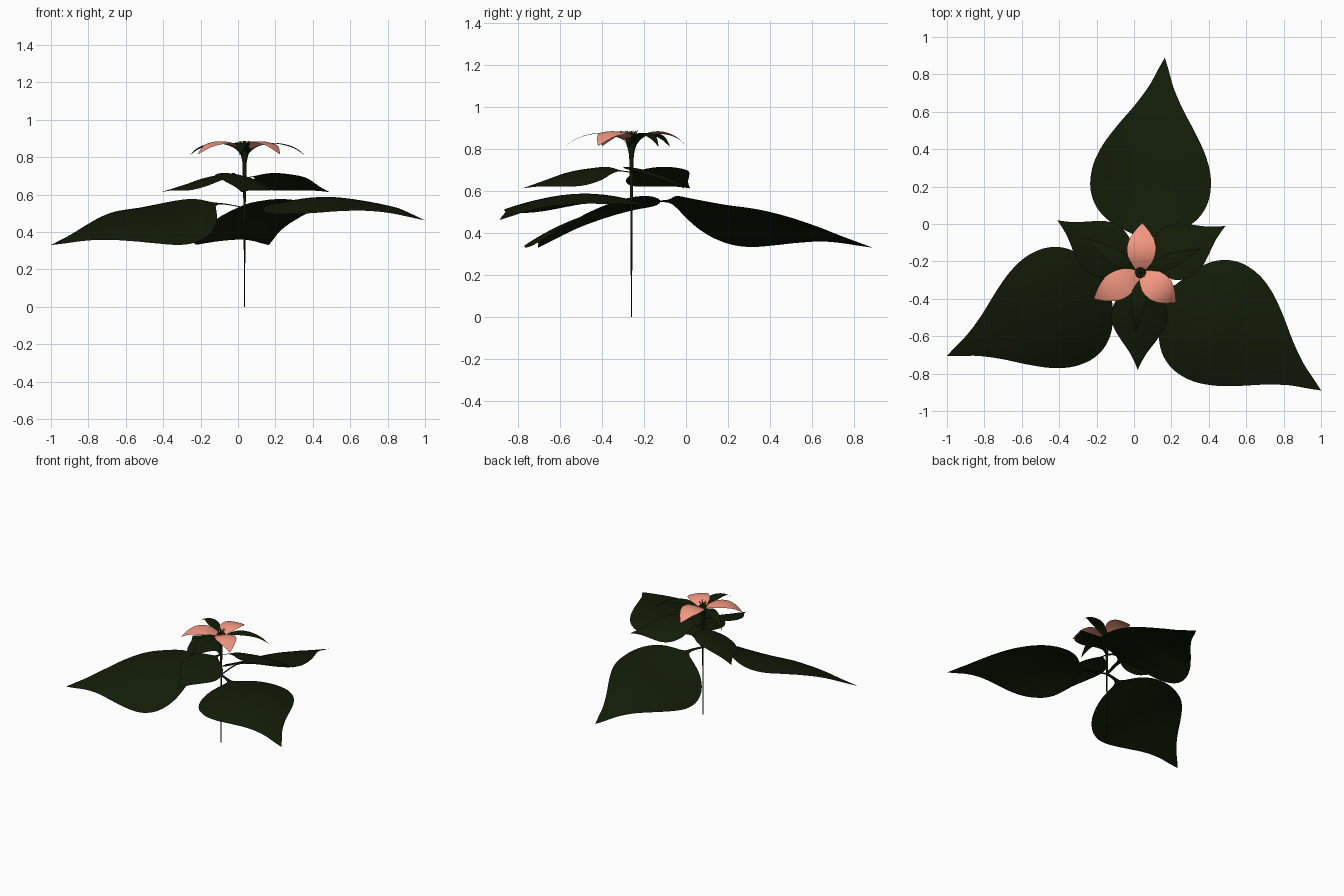
import bpy, bmesh, math
from mathutils import Vector

if "Cube" in bpy.data.objects:
    bpy.data.objects.remove(bpy.data.objects["Cube"])

CX, CY = 0.035, -0.26      # stem axis


def material(name, rgb):
    m = bpy.data.materials.new(name)
    m.diffuse_color = (*rgb, 1)
    m.use_nodes = True
    m.node_tree.nodes["Principled BSDF"].inputs["Base Color"].default_value = m.diffuse_color
    return m


GREEN = material("leaf_green", (0.006, 0.011, 0.002))
PINK = material("petal_pink", (0.90, 0.31, 0.22))
OLIVE = material("stamen_olive", (0.20, 0.16, 0.03))


def curve_at(pts, t):
    """Smooth (Hermite) interpolation through (t, value) pairs."""
    n = len(pts)

    def slope(i):
        a, b = pts[max(i - 1, 0)], pts[min(i + 1, n - 1)]
        return (b[1] - a[1]) / (b[0] - a[0])
    i = 0
    while i < n - 2 and t > pts[i + 1][0]:
        i += 1
    (t0, v0), (t1, v1) = pts[i], pts[i + 1]
    h = t1 - t0
    u = (t - t0) / h
    return ((2*u**3 - 3*u**2 + 1) * v0 + (u**3 - 2*u**2 + u) * h * slope(i)
            + (3*u**2 - 2*u**3) * v1 + (u**3 - u**2) * h * slope(i + 1))


def finish(name, bm, mat):
    bmesh.ops.remove_doubles(bm, verts=bm.verts, dist=1e-5)
    me = bpy.data.meshes.new(name)
    bm.to_mesh(me)
    bm.free()
    for p in me.polygons:
        p.use_smooth = True
    me.materials.append(mat)
    ob = bpy.data.objects.new(name, me)
    bpy.context.collection.objects.link(ob)
    return ob


def blade(name, tip, width, height, tilt, bow, mat, rows=40, cols=12, wide=1.0):
    """Leaf sheet running from the stem to tip; tilt and bow shape its cross-section."""
    out = Vector((tip[0] - CX, tip[1] - CY))
    length = out.length
    out.normalize()
    right = Vector((out.y, -out.x))
    bm = bmesh.new()
    grid = []
    for i in range(rows + 1):
        t = i / rows
        w = max(curve_at(width, t * width[-1][0]), 0) * wide
        z = curve_at(height, t * height[-1][0])
        row = []
        for j in range(cols + 1):
            v = w * (2 * j / cols - 1)
            p = Vector((CX, CY)) + out * (t * length) + right * v
            row.append(bm.verts.new((p.x, p.y, z + tilt * v + bow * v * v)))
        grid.append(row)
    for a, b in zip(grid, grid[1:]):
        for j in range(cols):
            bm.faces.new((a[j], a[j + 1], b[j + 1], b[j]))
    return finish(name, bm, mat)


def tube(name, path, mat, sides=12):
    """Tapered round tube through (x, y, z, radius) points with level rings."""
    bm = bmesh.new()
    rings = []
    for x, y, z, r in path:
        rings.append([bm.verts.new((x + r * math.cos(k * math.tau / sides),
                                    y + r * math.sin(k * math.tau / sides), z))
                      for k in range(sides)])
    for a, b in zip(rings, rings[1:]):
        for k in range(sides):
            m = (k + 1) % sides
            bm.faces.new((a[k], a[m], b[m], b[k]))
    bm.faces.new(rings[0][::-1])
    bm.faces.new(rings[-1])
    return finish(name, bm, mat)


# Stem, flaring into the flower base
tube("stem", [(CX, CY, z, r) for z, r in
              ((0, .0025), (.2, .0035), (.54, .006), (.70, .0095), (.77, .011),
               (.80, .017), (.83, .026), (.85, .030), (.858, .022))], GREEN)

# Three large lower leaves
LEAF_W = [(0, .010), (.11, .012), (.175, .022), (.20, .06), (.225, .135), (.27, .215),
          (.325, .27), (.39, .303), (.46, .316), (.555, .308), (.66, .270), (.77, .206),
          (.89, .126), (1.0, .064), (1.09, .028), (1.157, 0)]
LEAF_Z = [(0, .53), (.12, .55), (.2, .55), (.3, .53), (.46, .50), (.66, .470),
          (.9, .405), (1.03, .365), (1.157, .33)]
LEAF_Z_HIGH = [(0, .53), (.2, .555), (.46, .586), (.66, .572), (.9, .53), (1.157, .462)]
blade("large_leaf_back", (.165, .89), LEAF_W, LEAF_Z, .3, -.6, GREEN, 60, 16, 1.02)
blade("large_leaf_left", (-1.0, -.705), LEAF_W, LEAF_Z, .3, -.6, GREEN, 60, 16, 1.03)
blade("large_leaf_right", (1.0, -.89), LEAF_W, LEAF_Z_HIGH, -.06, -.6, GREEN, 60, 16, 1.08)

# Three small upper leaves
BRACT_W = [(0, .010), (.06, .014), (.09, .05), (.13, .11), (.18, .14), (.24, .15),
           (.3, .135), (.36, .098), (.43, .048), (.48, .02), (.525, 0)]
BRACT_Z = [(0, .69), (.1, .70), (.2, .692), (.3, .675), (.4, .645), (.525, .613)]
for side, tip in (("front", (.02, -.78)), ("left", (-.41, .02)), ("right", (.49, -.01))):
    blade("small_leaf_" + side, tip, BRACT_W, BRACT_Z, .26, -1.0, GREEN)

# Sepals arching out under the petals
SEPAL_W = [(0, .012), (.05, .026), (.12, .040), (.18, .037), (.25, .022), (.33, 0)]
SEPAL_Z = [(0, .80), (.04, .845), (.09, .869), (.15, .877), (.22, .868), (.28, .845), (.33, .81)]
for side, tip in (("front", (.01, -.58)), ("left", (-.26, -.075)), ("right", (.36, -.13))):
    blade("sepal_" + side, tip, SEPAL_W, SEPAL_Z, 0, -1.5, GREEN, 24, 6)

# Petals
PETAL_W = [(0, .012), (.03, .038), (.08, .068), (.14, .077), (.19, .065), (.24, .035), (.28, 0)]
PETAL_Z = [(0, .835), (.05, .864), (.1, .882), (.16, .883), (.22, .862), (.28, .815)]
for side, tip in (("back", (.045, .005)), ("left", (-.215, -.40)), ("right", (.225, -.42))):
    blade("petal_" + side, tip, PETAL_W, PETAL_Z, .05, -1.5, PINK, 24, 8)

# Stamens around a short pistil
for k in range(6):
    c, s = math.cos(k * math.tau / 6 + .3), math.sin(k * math.tau / 6 + .3)
    tube(f"stamen_{k + 1}", [(CX + c * d, CY + s * d, z, r) for d, z, r in
                             ((.005, .845, .002), (.014, .866, .003), (.024, .882, .0035),
                              (.030, .888, .0015))], OLIVE, 8)
tube("pistil", [(CX, CY, z, r) for z, r in
                ((.85, .006), (.868, .007), (.88, .004), (.887, .0015))], GREEN)
